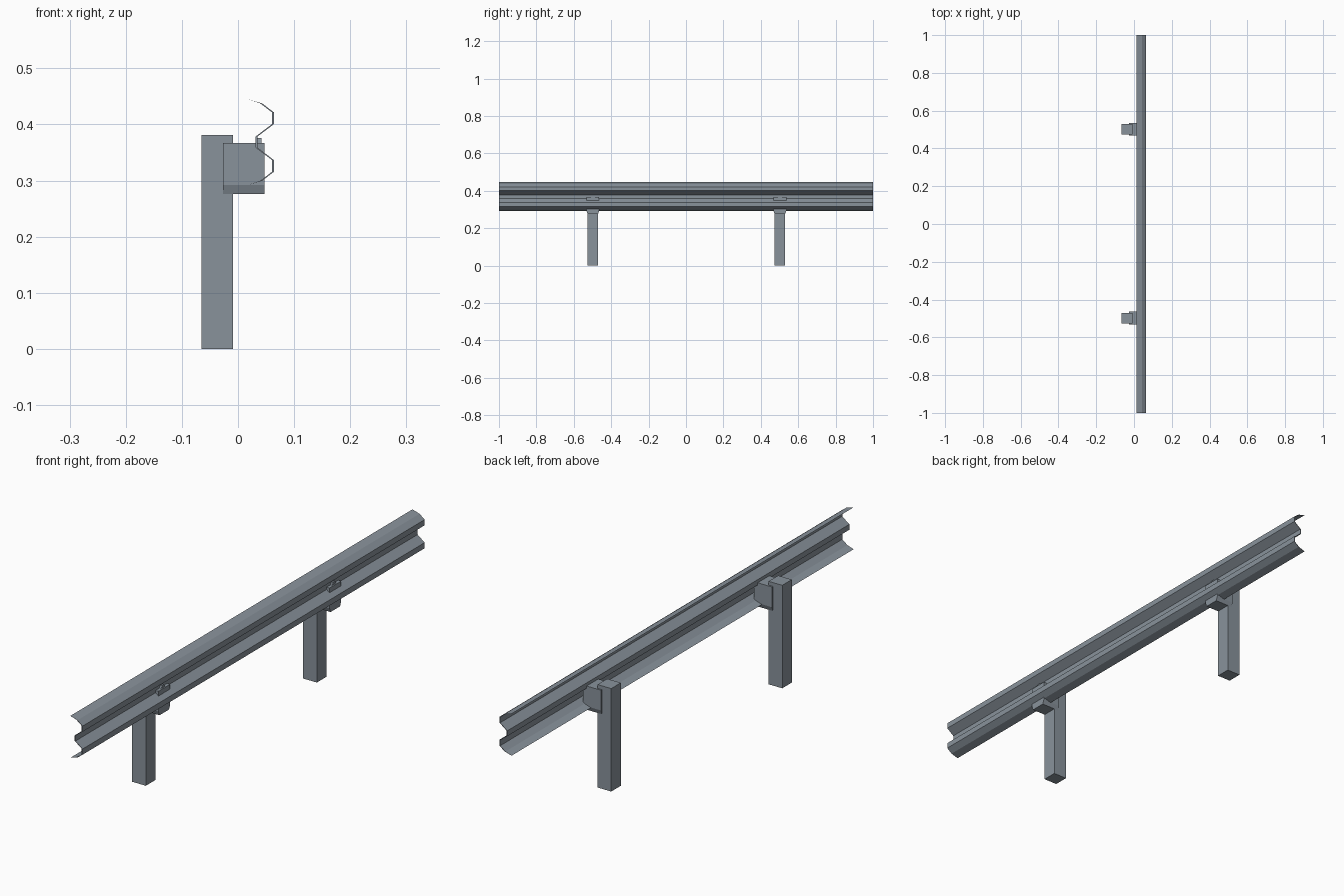
import bpy
import bmesh
from math import pi
from mathutils import Matrix

if "Cube" in bpy.data.objects:
    bpy.data.objects.remove(bpy.data.objects["Cube"])

# Galvanised steel
steel = bpy.data.materials.new("galvanised_steel")
steel.use_nodes = True
STEEL = (0.25, 0.29, 0.33, 1)
steel.diffuse_color = STEEL
steel.node_tree.nodes["Principled BSDF"].inputs["Base Color"].default_value = STEEL


def add_object(name, bm):
    bmesh.ops.recalc_face_normals(bm, faces=bm.faces)
    mesh = bpy.data.meshes.new(name)
    bm.to_mesh(mesh)
    bm.free()
    mesh.materials.append(steel)
    obj = bpy.data.objects.new(name, mesh)
    bpy.context.collection.objects.link(obj)
    return obj


def extrude(name, corners, offset):
    """Extrude a closed outline along an offset vector."""
    bm = bmesh.new()
    face = bm.faces.new([bm.verts.new(c) for c in corners])
    result = bmesh.ops.extrude_face_region(bm, geom=[face], use_keep_orig=True)
    verts = [g for g in result["geom"] if isinstance(g, bmesh.types.BMVert)]
    bmesh.ops.translate(bm, verts=verts, vec=offset)
    return add_object(name, bm)


# Two-wave rail: upper half profile mirrored about its middle height
MID = 0.3685
half = [(0.014, 0.0775), (0.043, 0.069), (0.064, 0.053), (0.064, 0.032), (0.035, 0.010)]
outer = half + [(x, -h) for x, h in reversed(half)]
inner = [(x - 0.0035, h) for x, h in outer[1:-1]]
outline = outer + inner[::-1]
extrude("guard_rail", [(x, -1, MID + h) for x, h in outline], (0, 2, 0))

# Posts, spacer blocks and bolts
for label, y in (("front", -0.498), ("back", 0.502)):
    w = 0.028
    extrude(label + "_post",
            [(-0.065, y - w, 0), (-0.009, y - w, 0), (-0.009, y + w, 0), (-0.065, y + w, 0)],
            (0, 0, 0.381))

    # Block narrows towards its underside
    side = [(0.028, 0.276), (0.034, 0.292), (0.034, 0.367)]
    section = side + [(-d, z) for d, z in reversed(side)]
    extrude(label + "_spacer_block", [(-0.027, y + d, z) for d, z in section], (0.074, 0, 0))

    bm = bmesh.new()
    bmesh.ops.create_cone(bm, cap_ends=True, segments=6, radius1=0.012, radius2=0.012, depth=0.01,
                          matrix=Matrix.Translation((0.037, y, 0.365)) @ Matrix.Rotation(pi / 2, 4, "Y"))
    add_object(label + "_bolt_head", bm)
